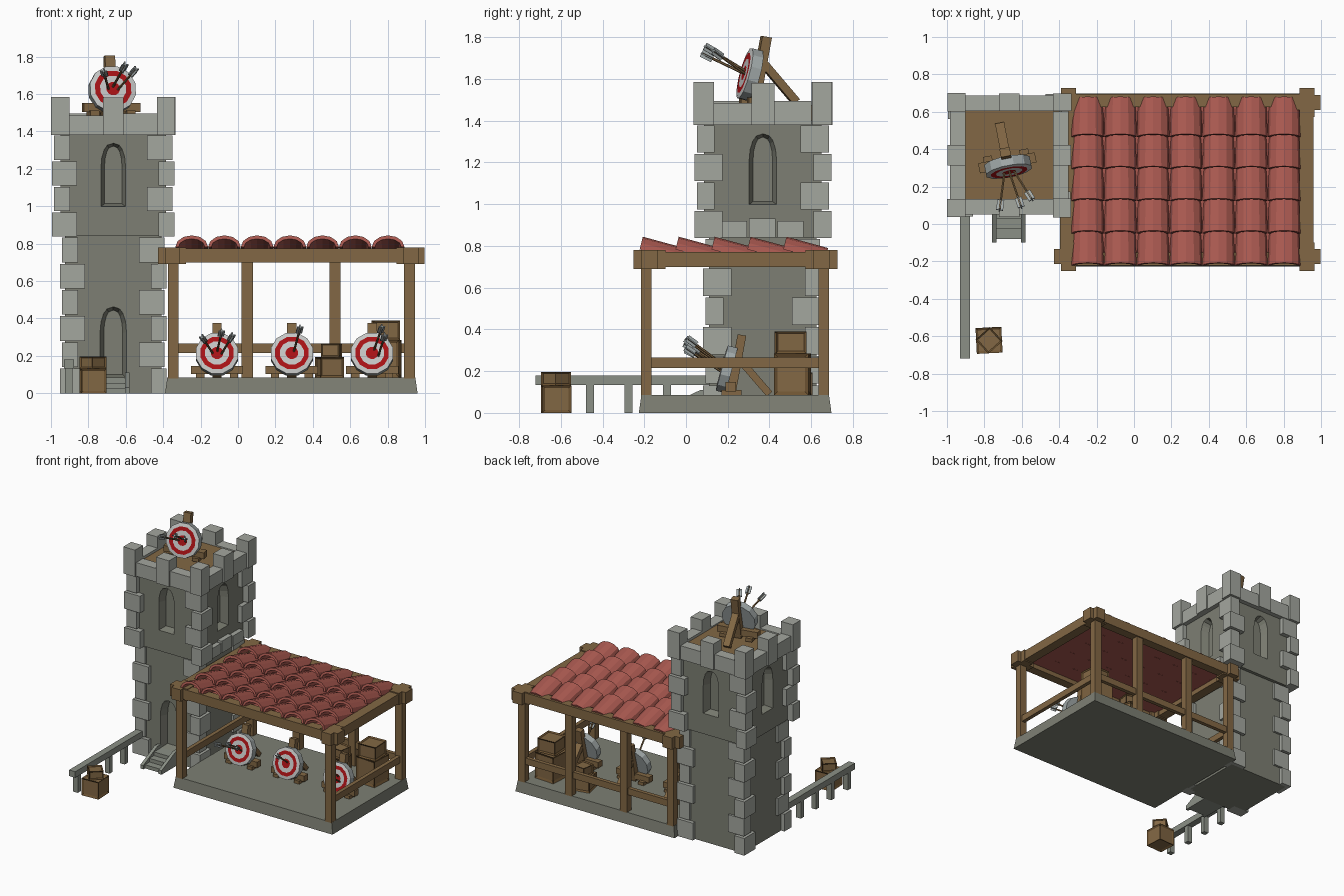
import bpy, bmesh, math
from mathutils import Matrix, Vector

if "Cube" in bpy.data.objects:
    bpy.data.objects.remove(bpy.data.objects["Cube"])

T, R = Matrix.Translation, Matrix.Rotation


def mat(name, rgb):
    m = bpy.data.materials.new(name)
    m.diffuse_color = (*rgb, 1)
    m.use_nodes = True
    m.node_tree.nodes["Principled BSDF"].inputs["Base Color"].default_value = m.diffuse_color
    return m


LIGHT = mat("light_stone", (.37, .385, .345))
DARK = mat("dark_stone", (.205, .212, .172))
MID = mat("mid_stone", (.26, .28, .24))
WOOD = mat("wood", (.225, .137, .058))
DWOOD = mat("dark_wood", (.155, .088, .032))
TILE = mat("roof_red", (.40, .10, .08))
RED = mat("target_red", (.40, .006, .008))
WHITE = mat("target_white", (.56, .57, .56))
GREY = mat("feather_grey", (.36, .40, .40))


def finish(name, bm, *mats):
    bmesh.ops.recalc_face_normals(bm, faces=bm.faces)
    me = bpy.data.meshes.new(name)
    bm.to_mesh(me)
    bm.free()
    for m in mats:
        me.materials.append(m)
    ob = bpy.data.objects.new(name, me)
    bpy.context.collection.objects.link(ob)
    return ob


def add_box(bm, x0, x1, y0, y1, z0, z1, M=Matrix(), taper=0):
    vs = bmesh.ops.create_cube(bm, size=1)["verts"]
    for v in vs:
        t = taper if v.co.z > 0 else 0
        v.co = M @ Vector(((x0 + t if v.co.x < 0 else x1 - t),
                           (y0 + t if v.co.y < 0 else y1 - t),
                           (z0 if v.co.z < 0 else z1)))
    return vs


def boxes(name, dims, m, M=Matrix(), taper=0):
    bm = bmesh.new()
    for d in dims:
        add_box(bm, *d, M=M, taper=taper)
    return finish(name, bm, m)


CX, CY = -.667, .368  # tower centre


def cut_arch(ob, angle, dist, w, z0, z1, depth):
    # pointed niche with splayed sides
    zs = z1 - w * .95
    right = [(w / 2 * math.cos(a) ** .8, zs + (z1 - zs) * math.sin(a))
             for a in (0, .4, .8, 1.15)]
    pts = [(-w / 2, z0), (w / 2, z0)] + right + [(0, z1)] + [(-x, z) for x, z in reversed(right)]
    bm = bmesh.new()
    M = T((CX, CY, 0)) @ R(angle, 4, 'Z')
    zm = (z0 + z1) / 2
    loops = []
    for y, s, sz in ((-dist - .03, 1.15, 1.06), (-dist + depth, .72, .92)):
        loops.append([bm.verts.new(M @ Vector((x * s, y, zm + (z - zm) * sz))) for x, z in pts])
    a, b = loops
    bm.faces.new(a)
    bm.faces.new(b)
    for i in range(len(a)):
        j = (i + 1) % len(a)
        bm.faces.new((a[i], a[j], b[j], b[i]))
    cutter = finish("arch_cutter", bm)
    cutter.hide_render = True
    mod = ob.modifiers.new("niche", 'BOOLEAN')
    mod.object = cutter
    mod.solver = 'EXACT'
    bpy.context.view_layer.objects.active = ob
    bpy.ops.object.modifier_apply(modifier=mod.name)
    bpy.data.objects.remove(cutter)


def centred(h, z0, z1):
    return (CX - h, CX + h, CY - h, CY + h, z0, z1)


# Tower walls with niches
lower = boxes("tower_lower_wall", [centred(.257, 0, .86)], DARK)
cut_arch(lower, 0, .257, .14, .085, .46, .06)
upper = boxes("tower_upper_wall", [centred(.282, .84, 1.40)], DARK)
for k in range(4):
    cut_arch(upper, k * math.pi / 2, .282, .13, 1.0, 1.335, .06)
boxes("tower_roof_floor", [centred(.27, 1.39, 1.475)], WOOD)


# Corner stones, alternating long and short
def quoins(name, out, z0, z1, n):
    dims = []
    h = (z1 - z0) / n
    for sx in (-1, 1):
        for sy in (-1, 1):
            for i in range(n):
                lx, ly = (.135, .085) if (i + (sx * sy > 0)) % 2 else (.085, .135)
                o = out - .012 * (i % 2)
                xs = sorted((CX + sx * o, CX + sx * (o - lx)))
                ys = sorted((CY + sy * o, CY + sy * (o - ly)))
                dims.append((*xs, *ys, z0 + i * h, z0 + (i + 1) * h - .008))
    boxes(name, dims, LIGHT)


quoins("lower_corner_stones", .286, 0, .84, 6)
quoins("upper_corner_stones", .328, .838, 1.385, 4)
boxes("ledge_stones", [(CX + .2, CX + .318, CY - .2 + i * .135, CY - .075 + i * .135,
                        .84, .92 + .012 * (i % 2)) for i in range(3)], LIGHT)

# Battlements: corner, low, middle, low on each side
cren = []
for k in range(4):
    M = T((CX, CY, 0)) @ R(k * math.pi / 2, 4, 'Z')
    for x0, x1, top, o in ((-.333, -.233, 1.585, .331), (-.233, -.055, 1.485, .318),
                           (-.055, .055, 1.58, .331), (.055, .233, 1.495, .318)):
        cren.append((M, (x0, x1, -o, -.235, 1.38, top)))
bm = bmesh.new()
for M, d in cren:
    add_box(bm, *d, M=M)
finish("battlements", bm, LIGHT)

# Door stairs with sloping sides
boxes("stair_steps", [(-.745, -.595, -.08 + i * .055, .12, 0, .028 * (i + 1)) for i in range(3)], MID)
bm = bmesh.new()
for x in (-.758, -.603):
    side = [bm.verts.new((x, y, z)) for y, z in ((-.10, 0), (.12, 0), (.12, .11), (.07, .11), (-.10, .03))]
    f = bm.faces.new(side)
    g = bmesh.ops.extrude_face_region(bm, geom=[f])["geom"]
    for v in g:
        if isinstance(v, bmesh.types.BMVert):
            v.co.x += .024
finish("stair_sides", bm, MID)

# Low stone fence
boxes("fence", [(-.93, -.878, -.72, .12, .133, .18)] +
      [(-.925, -.885, y - .019, y + .019, 0, .14) for y in (-.66, -.46, -.275, -.09)], MID)

# Shelter: platform, posts, rails, beams
boxes("platform", [(-.39, .96, -.226, .697, 0, .085)], DARK, taper=.012)
PX = [(-.375, -.318), (.02, .08), (.488, .548), (.888, .947)]
boxes("shelter_posts", [(*PX[i], -.216, -.166, .08, .72) for i in (0, 3)] +
      [(*p, .634, .686, .08, .72) for p in PX], WOOD)
boxes("back_rail", [(-.33, .9, .645, .675, .215, .265)], WOOD)
boxes("side_rails", [(x, x + .03, -.18, .65, .215, .265) for x in (-.362, .903)], WOOD)
boxes("long_beams", [(-.39, .96, y, y + .07, .70, .775) for y in (-.222, .625)], WOOD)
boxes("cross_beams", [(x, x + .075, -.2, .68, .698, .772) for x in (-.395, .885)], WOOD)
boxes("beam_ends", [d for x in (-.39, .885) for y in (-.215, .61)
                    for d in ((x, x + .08, y - .037, y + .117, .69, .78),
                              (x - .037, x + .112, y, y + .08, .69, .78))], WOOD)

# Roof: lining and curved overlapping tiles
boxes("roof_lining", [(-.33, .89, -.16, .64, .735, .75)], TILE)
bm = bmesh.new()
N = 6
for c in range(7):
    for r in range(5):
        M = T((-.335 + .175 * (c + .5), -.222 + .172 * r, .783)) @ R(math.radians(-14), 4, 'X')
        rings = []
        for y, s in ((0, 1), (.207, .93)):
            for rx, rz in ((.087, .063), (.070, .044)):
                rings.append([bm.verts.new(M @ Vector((rx * s * math.cos(math.pi * i / N), y,
                                                       rz * s * math.sin(math.pi * i / N))))
                              for i in range(N + 1)])
        fo, fi, bo, bi = rings
        for a, b in ((fo, bo), (bo, bi), (bi, fi), (fi, fo)):
            for i in range(N):
                bm.faces.new((a[i], a[i + 1], b[i + 1], b[i]))
        for i in (0, N):
            bm.faces.new((fo[i], bo[i], bi[i], fi[i]))
finish("roof_tiles", bm, TILE)


# Crates with recessed panels
def crate(name, x, y, z, w, h, deg):
    bm = bmesh.new()
    M = T((x, y, z)) @ R(math.radians(deg), 4, 'Z')
    add_box(bm, -w / 2, w / 2, -w / 2, w / 2, 0, h, M=M)
    panels = list(bm.faces)
    bmesh.ops.recalc_face_normals(bm, faces=panels)
    bmesh.ops.inset_individual(bm, faces=panels, thickness=min(w, h) * .14, depth=-.008)
    for f in panels:
        f.material_index = 1
    finish(name, bm, DWOOD, WOOD)


crate("yard_crate", -.775, -.622, 0, .138, .132, 3)
crate("yard_crate_top", -.775, -.622, .132, .102, .064, 42)
crate("big_crate", .785, .51, .085, .165, .2, -4)
crate("big_crate_top", .79, .50, .285, .145, .105, 3)
crate("small_crate", .49, .53, .085, .13, .108, 12)
crate("small_crate_top", .50, .53, .193, .10, .072, -8)


# Archery targets
def strut(bm, M, p, q, w, d):
    p, q = Vector(p), Vector(q)
    v = q - p
    add_box(bm, -w / 2, w / 2, -d / 2, d / 2, 0, v.length,
            M=M @ T(p) @ R(math.atan2(-v.y, v.z), 4, 'X'))


def target(name, loc, deg, s, arrows):
    M = T(loc) @ R(math.radians(deg), 4, 'Z') @ Matrix.Scale(s, 4)
    bm = bmesh.new()
    strut(bm, M, (0, .025, 0), (0, .078, .288), .05, .042)
    strut(bm, M, (0, .05, .19), (0, .21, .005), .045, .035)
    add_box(bm, -.14, .14, .0, .05, .018, .062, M=M)
    for x in (-.09, .09):
        add_box(bm, x - .022, x + .022, -.02, .075, 0, .024, M=M)
    finish(name + "_stand", bm, WOOD)

    # round face: concentric rings, coloured ring by ring
    D = M @ T((0, 0, .125)) @ R(math.radians(75), 4, 'X')
    bm = bmesh.new()
    n = 12
    loops = [[bm.verts.new(D @ Vector((r * math.cos((i + .5) * math.tau / n),
                                       r * math.sin((i + .5) * math.tau / n), z)))
              for i in range(n)]
             for r, z in ((.116, -.03), (.116, .018), (.092, .022), (.066, .022), (.034, .022))]
    bm.faces.new(loops[0]).material_index = 2
    bm.faces.new(loops[-1]).material_index = 1
    for k, m in enumerate((2, 0, 1, 0)):
        for i in range(n):
            j = (i + 1) % n
            bm.faces.new((loops[k][i], loops[k][j], loops[k + 1][j], loops[k + 1][i])).material_index = m
    finish(name + "_disc", bm, WHITE, RED, GREY)

    # arrows: shaft and crossed feathers
    shaft, feather = bmesh.new(), bmesh.new()
    for hx, hz, tx, ty, tz in arrows:
        h, t = Vector((hx, -.01, .125 + hz)), Vector((tx, ty, .125 + tz))
        L = (t - h).length
        A = M @ T(h) @ (t - h).to_track_quat('Z', 'Y').to_matrix().to_4x4()
        bmesh.ops.create_cone(shaft, cap_ends=True, segments=6, radius1=.006, radius2=.006,
                              depth=L, matrix=A @ T((0, 0, L / 2)))
        add_box(feather, -.017, .017, -.003, .003, L - .05, L + .004, M=A)
        add_box(feather, -.003, .003, -.017, .017, L - .05, L + .004, M=A)
    finish(name + "_arrow_shafts", shaft, WOOD)
    finish(name + "_arrow_feathers", feather, GREY)


three = [(-.02, .0, -.08, -.19, .09), (.0, .012, .025, -.195, .12), (.02, -.005, .083, -.17, .10)]
target("left_target", (-.112, .19, .085), 0, 1, three)
target("middle_target", (.288, .19, .085), 0, 1, [(.01, .01, .045, -.19, .142)])
target("right_target", (.717, .19, .085), 0, 1,
       [(.01, .02, .053, -.18, .145), (.03, -.02, .068, -.19, .10)])
target("tower_target", (-.672, .30, 1.485), 11, 1.1, three)
